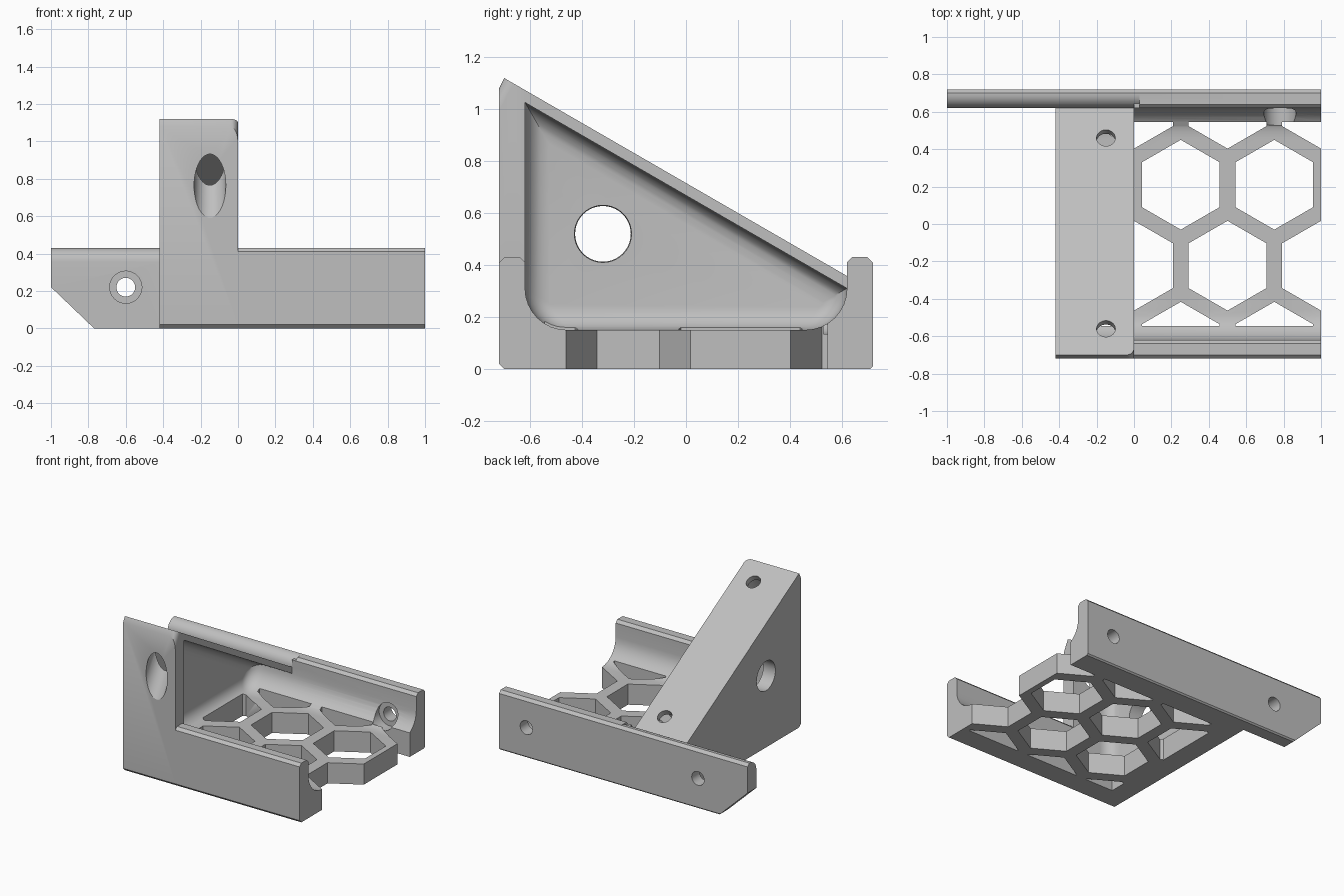
import bpy, bmesh, math
from mathutils import Vector

cube = bpy.data.objects.get("Cube")
if cube:
    bpy.data.objects.remove(cube, do_unlink=True)

grey = bpy.data.materials.new("light_grey")
grey.use_nodes = True
TONE = (0.52, 0.52, 0.52, 1)
grey.diffuse_color = TONE
grey.node_tree.nodes["Principled BSDF"].inputs["Base Color"].default_value = TONE

WALL = 0.62          # inner face of the front and back walls
SLOPE = math.tan(math.radians(30))
NORMAL = Vector((0, 0.5, math.sqrt(0.75)))


def make(name, bm):
    bmesh.ops.recalc_face_normals(bm, faces=bm.faces)
    mesh = bpy.data.meshes.new(name)
    bm.to_mesh(mesh)
    bm.free()
    mesh.materials.append(grey)
    obj = bpy.data.objects.new(name, mesh)
    bpy.context.collection.objects.link(obj)
    return obj


def loft(bm, rings):
    """Capped skin through rings of equal length."""
    loops = [[bm.verts.new(p) for p in ring] for ring in rings]
    for a, b in zip(loops, loops[1:]):
        for i in range(len(a)):
            j = (i + 1) % len(a)
            bm.faces.new((a[i], a[j], b[j], b[i]))
    bm.faces.new(loops[0])
    bm.faces.new(loops[-1])


def ring_at(points, axis, t):
    place = {"x": lambda p, q: (t, p, q),
             "y": lambda p, q: (p, t, q),
             "z": lambda p, q: (p, q, t)}[axis]
    return [place(p, q) for p, q in points]


def prism(name, points, axis, start, end):
    bm = bmesh.new()
    loft(bm, [ring_at(points, axis, start), ring_at(points, axis, end)])
    return make(name, bm)


def rect(p0, p1, q0, q1):
    return [(p0, q0), (p1, q0), (p1, q1), (p0, q1)]


def arc(p, q, r, start, end, steps=8):
    angles = [math.radians(start + (end - start) * i / steps) for i in range(steps + 1)]
    return [(p + r * math.cos(a), q + r * math.sin(a)) for a in angles]


def rod(start, end, r_start, r_end=None):
    """Round cutter between two points."""
    start, end = Vector(start), Vector(end)
    way = end - start
    bm = bmesh.new()
    bmesh.ops.create_cone(bm, cap_ends=True, segments=40, radius1=r_start,
                          radius2=r_end or r_start, depth=way.length)
    turn = way.to_track_quat("Z", "Y").to_matrix()
    bmesh.ops.rotate(bm, verts=bm.verts, matrix=turn)
    bmesh.ops.translate(bm, verts=bm.verts, vec=(start + end) / 2)
    return make("drill", bm)


def combine(target, tool, operation="DIFFERENCE"):
    mod = target.modifiers.new("combine", "BOOLEAN")
    mod.operation, mod.solver, mod.object = operation, "EXACT", tool
    bpy.context.view_layer.objects.active = target
    bpy.ops.object.modifier_apply(modifier=mod.name)
    bpy.data.objects.remove(tool, do_unlink=True)


# Sloped mounting wedge with a rounded upper corner
bm = bmesh.new()
side = [(-0.72, 0.02), (-0.70, 0), (0.67, 0), (0.67, 1.12 - SLOPE * 1.37),
        (-0.70, 1.12), (-0.72, 1.08)]
loft(bm, [ring_at(side, "x", -0.42), ring_at(side, "x", 0)])
corner = [e for e in bm.edges
          if all(v.co.x > -0.01 and v.co.y < -0.69 and v.co.z > 1 for v in e.verts)]
bmesh.ops.bevel(bm, geom=corner, offset=0.04, segments=5, profile=0.5, affect="EDGES")
bracket = make("hollow_bracket", bm)

# Low tray beside the wedge
tray = prism("tray", [(-0.72, 0.02), (-0.70, 0), (0.67, 0), (0.67, 0.41), (-WALL, 0.41),
                      (-0.64, 0.43), (-0.70, 0.43), (-0.72, 0.41)], "x", 0, 1)
combine(bracket, tray, "UNION")

# Inner cavity, with fillets along the floor and a softened blind end
def cavity_section(d):
    r = 0.16 - 1.577 * d
    w, floor = WALL - d, 0.15 + d
    top = 0.31 - SLOPE * d
    peak = top + SLOPE * 2 * w
    return (arc(r - w, floor + r, r, 180, 270) + arc(w - r, floor + r, r, 270, 360)
            + [(-w, peak)])

soft = 0.09
rings = []
for i in range(7):
    a = math.radians(15 * i)
    rings.append(ring_at(cavity_section(soft * (1 - math.sin(a))), "x",
                         -0.32 + soft * (1 - math.cos(a))))
rings.append(ring_at(cavity_section(0), "x", 1.2))
bm = bmesh.new()
loft(bm, rings)
combine(bracket, make("cavity", bm))
combine(bracket, prism("open_top", rect(-WALL, WALL, 0.31, 1.5), "x", 0, 1.2))

# Long back wall: rounded shoulder on one half, clipped lower corner
back = prism("back_wall", [(WALL, 0.0), (0.71, 0), (0.72, 0.01), (0.72, 0.41), (0.70, 0.43),
                           (0.64, 0.43), (WALL, 0.41)], "x", -1, 1)
shoulder = arc(0.695, 0.355, 0.075, 180, 90) + [(0.695, 0.5), (0.6, 0.5), (0.6, 0.355)]
combine(back, prism("shoulder", shoulder, "x", -1.1, 0.03))
combine(back, prism("clip", [(-1.1, 0.316), (-1.1, -0.1), (-0.665, -0.1)], "y", 0.5, 0.8))
combine(bracket, back, "UNION")

# Honeycomb openings in the floor, trimmed to leave a border
bm = bmesh.new()
for row in range(-2, 2):
    for col in range(-1, 3):
        cx = 0.5 * col + (0.25 if row % 2 == 0 else 0)
        cy = 0.21 + 0.433 * row
        hexagon = arc(cx, cy, 0.24, 30, 330, 5)
        loft(bm, [ring_at(hexagon, "z", -0.1), ring_at(hexagon, "z", 0.28)])
honeycomb = make("honeycomb", bm)
combine(honeycomb, prism("border", rect(-0.27, 1.1, -0.545, 0.545), "z", -0.2, 0.4), "INTERSECT")
combine(bracket, honeycomb)

# Screw holes through the slope, with wide driver access below
for y in (0.46, -0.56):
    top = Vector((-0.15, y, 1.12 - SLOPE * (y + 0.70)))
    combine(bracket, rod(top + NORMAL * 0.1, top - NORMAL * 0.1, 0.05))
    combine(bracket, rod(top - NORMAL * 0.045, top - NORMAL * 0.75, 0.085))

# Recessed screw holes through the back wall
for x in (-0.6, 0.78):
    combine(bracket, rod((x, 0.5, 0.22), (x, 0.8, 0.22), 0.05))
    combine(bracket, rod((x, 0.53, 0.22), (x, 0.63, 0.22), 0.086))

# Large cable hole in the side wall
combine(bracket, rod((-0.5, -0.32, 0.52), (-0.25, -0.32, 0.52), 0.105, 0.112))

bpy.ops.object.select_all(action="DESELECT")
bracket.select_set(True)
bpy.context.view_layer.objects.active = bracket
bpy.ops.object.shade_smooth_by_angle(angle=math.radians(28))
